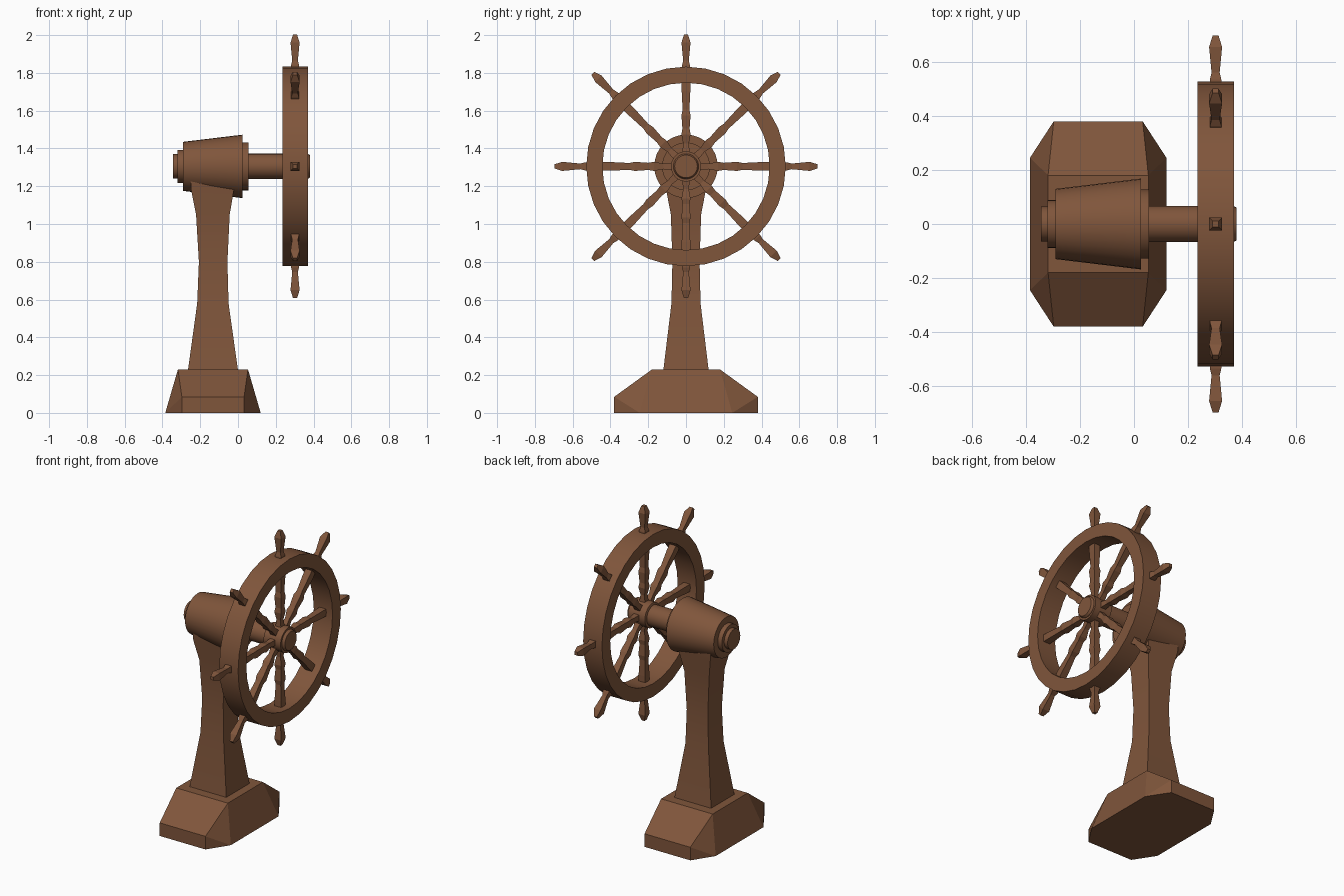
import bpy, bmesh, math
from mathutils import Matrix, Vector

if "Cube" in bpy.data.objects:
    bpy.data.objects.remove(bpy.data.objects["Cube"])

AXIS_Z = 1.305    # height of the wheel axle
WHEEL_X = 0.302   # centre plane of the wheel

wood = bpy.data.materials.new("brown_wood")
wood.diffuse_color = (0.215, 0.092, 0.044, 1)
wood.use_nodes = True
wood.node_tree.nodes["Principled BSDF"].inputs["Base Color"].default_value = wood.diffuse_color


def finish(name, bm, smooth=False):
    bmesh.ops.recalc_face_normals(bm, faces=bm.faces)
    me = bpy.data.meshes.new(name)
    bm.to_mesh(me)
    bm.free()
    me.materials.append(wood)
    ob = bpy.data.objects.new(name, me)
    bpy.context.collection.objects.link(ob)
    if smooth:
        bpy.ops.object.select_all(action='DESELECT')
        ob.select_set(True)
        bpy.context.view_layer.objects.active = ob
        bpy.ops.object.shade_smooth_by_angle(angle=math.radians(30))
    return ob


def loft(bm, rings, caps=True):
    """Skin a list of equal-sized vertex rings; closed loop when caps is False."""
    vs = [[bm.verts.new(p) for p in r] for r in rings]
    n = len(vs[0])
    pairs = list(zip(vs, vs[1:]))
    if caps:
        bm.faces.new(vs[0])
        bm.faces.new(vs[-1])
    else:
        pairs.append((vs[-1], vs[0]))
    for a, b in pairs:
        for i in range(n):
            j = (i + 1) % n
            bm.faces.new((a[i], a[j], b[j], b[i]))


def turned(name, profile, sides=32, caps=True):
    """Revolve (x, radius) points around the axle."""
    bm = bmesh.new()
    rings = []
    for x, r in profile:
        rings.append([(x, r * math.sin(k * math.tau / sides),
                       AXIS_Z + r * math.cos(k * math.tau / sides)) for k in range(sides)])
    loft(bm, rings, caps)
    return finish(name, bm, True)


# Base block: chamfered octagonal foot with sloped ends
bm = bmesh.new()
for s in (-1, 1):
    for x, y, z in ((-0.385, 0.245, 0), (0.12, 0.245, 0), (-0.297, 0.38, 0), (0.032, 0.38, 0),
                    (-0.297, 0.38, 0.085), (0.032, 0.38, 0.085),
                    (-0.318, 0.18, 0.23), (0.053, 0.18, 0.23)):
        bm.verts.new((x, s * y, z))
bmesh.ops.convex_hull(bm, input=bm.verts)
bmesh.ops.dissolve_limit(bm, angle_limit=0.02, verts=bm.verts, edges=bm.edges)
finish("base", bm)

# Waisted square pillar: (height, x min, x max, half depth)
bm = bmesh.new()
loft(bm, [[(a, -d, z), (b, -d, z), (b, d, z), (a, d, z)] for z, a, b, d in (
    (0.225, -0.265, 0.0, 0.12), (0.58, -0.216, -0.05, 0.077), (0.80, -0.207, -0.056, 0.072),
    (1.05, -0.222, -0.044, 0.08), (1.18, -0.248, -0.022, 0.105), (1.25, -0.252, -0.018, 0.11))])
finish("pillar", bm, True)

# Drum housing with stepped collars
turned("drum", [(-0.345, 0.065), (-0.32, 0.065), (-0.32, 0.088), (-0.29, 0.088), (-0.29, 0.13),
                (0.025, 0.168), (0.025, 0.127), (0.055, 0.127)])

# Axle and hub boss
turned("axle", [(0.05, 0.067), (0.368, 0.067), (0.38, 0.06)])
turned("hub_collar", [(0.235, 0.067), (0.24, 0.08), (0.362, 0.08), (0.362, 0.067)])

# Wheel rim
turned("wheel_rim", [(0.235, 0.443), (0.235, 0.528), (0.37, 0.528), (0.37, 0.443)], 32, False)

# Eight square turned spokes ending in handles: (distance, half width)
SPOKE = ((0.05, 0.022), (0.12, 0.015), (0.17, 0.024), (0.20, 0.019), (0.27, 0.024),
         (0.30, 0.018), (0.40, 0.023), (0.46, 0.023), (0.535, 0.021), (0.56, 0.015),
         (0.655, 0.024), (0.697, 0.011))
bm = bmesh.new()
for k in range(8):
    turn = Matrix.Translation((WHEEL_X, 0, AXIS_Z)) @ Matrix.Rotation(k * math.tau / 8, 4, 'X')
    loft(bm, [[turn @ Vector((sx * w, sy * w, d)) for sx, sy in ((-1, -1), (1, -1), (1, 1), (-1, 1))]
              for d, w in SPOKE])
finish("spokes_and_handles", bm)
